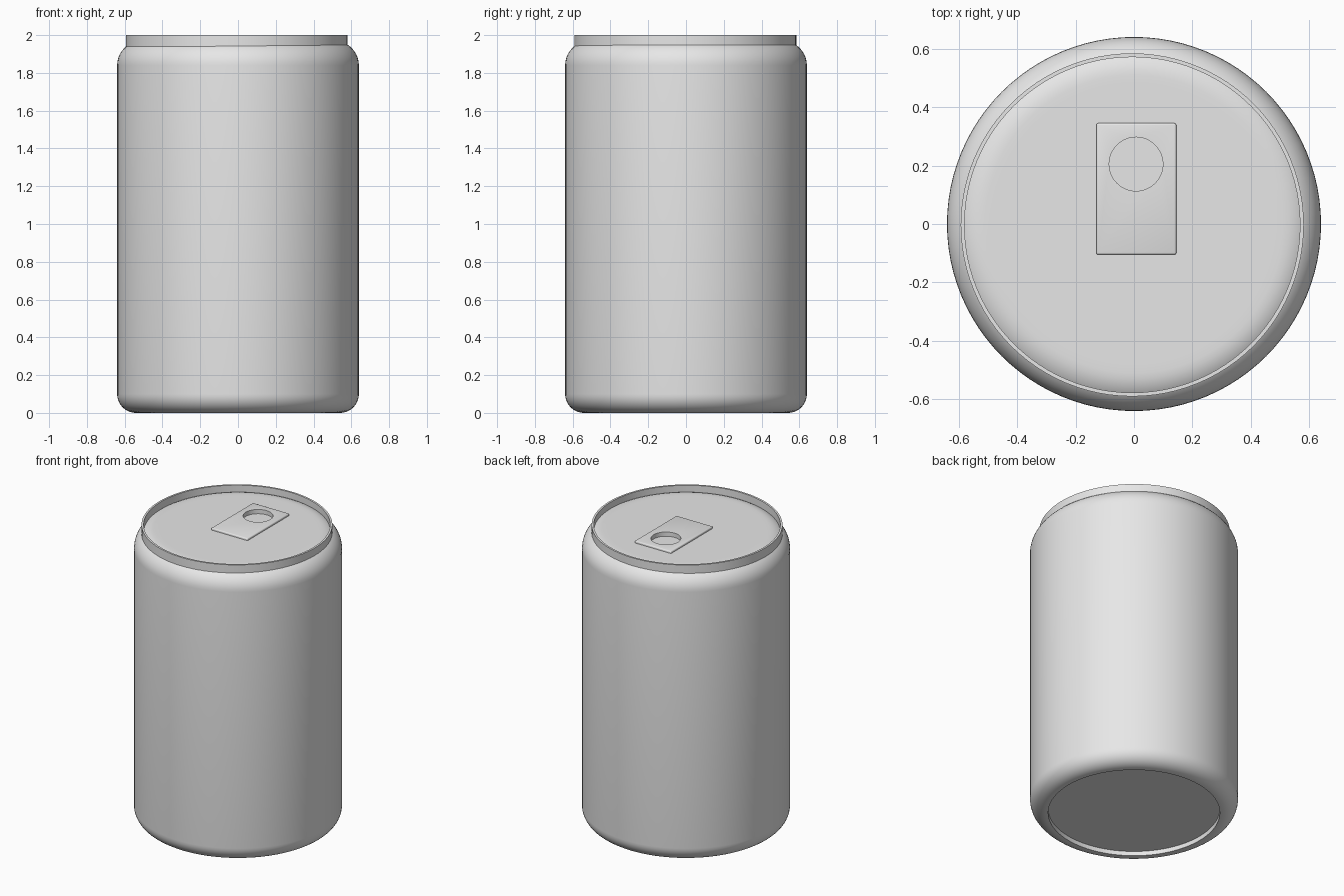
import bpy
import bmesh
from math import cos, sin, pi, radians
from mathutils import Matrix

if "Cube" in bpy.data.objects:
    bpy.data.objects.remove(bpy.data.objects["Cube"], do_unlink=True)

SEGMENTS = 96
LID_Z = 1.97

# One bare metal colour
metal = bpy.data.materials.new("grey metal")
metal.use_nodes = True
metal.diffuse_color = (0.8, 0.8, 0.8, 1)
metal.node_tree.nodes["Principled BSDF"].inputs["Base Color"].default_value = (0.8, 0.8, 0.8, 1)


def make_object(name, bm):
    bmesh.ops.recalc_face_normals(bm, faces=bm.faces)
    mesh = bpy.data.meshes.new(name)
    bm.to_mesh(mesh)
    bm.free()
    mesh.materials.append(metal)
    obj = bpy.data.objects.new(name, mesh)
    bpy.context.collection.objects.link(obj)
    return obj


def lathe(name, profile, closed=False):
    """Spin (radius, height) points around z; open profiles get flat end caps."""
    bm = bmesh.new()
    rings = [[bm.verts.new((r * cos(2 * pi * i / SEGMENTS), r * sin(2 * pi * i / SEGMENTS), z))
              for i in range(SEGMENTS)] for r, z in profile]
    pairs = list(zip(rings, rings[1:]))
    if closed:
        pairs.append((rings[-1], rings[0]))
    else:
        bm.faces.new(rings[0])
        bm.faces.new(rings[-1])
    for low, high in pairs:
        for i in range(SEGMENTS):
            j = (i + 1) % SEGMENTS
            bm.faces.new((low[i], low[j], high[j], high[i]))
    return make_object(name, bm)


def arc(r, z, radius, start, end, steps=10):
    angles = [radians(start + (end - start) * i / steps) for i in range(steps + 1)]
    return [(r + radius * cos(a), z + radius * sin(a)) for a in angles]


def activate(obj):
    bpy.ops.object.select_all(action='DESELECT')
    obj.select_set(True)
    bpy.context.view_layer.objects.active = obj


def cut(obj, cutter):
    mod = obj.modifiers.new("opening", 'BOOLEAN')
    mod.operation = 'DIFFERENCE'
    mod.solver = 'EXACT'
    mod.object = cutter
    activate(obj)
    bpy.ops.object.modifier_apply(modifier=mod.name)


# Can body: recessed base, rounded foot, straight wall, rounded shoulder, flat lid
profile = [(0.5, 0.03), (0.528, 0.03), (0.528, 0.0)]
profile += arc(0.54, 0.1, 0.1, -90, 0)
profile += arc(0.51, LID_Z - 0.13, 0.13, 0, 90)
profile += [(0.48, LID_Z)]
body = lathe("can_body", profile)

# Thin raised rim around the lid
rim = lathe("top_rim", [(0.587, 1.9), (0.587, 2.0), (0.574, 2.0), (0.574, 1.9)], closed=True)
rim.location = (-0.006, -0.003, 0)

# Pull tab plate with softened edges
bm = bmesh.new()
bmesh.ops.create_cube(bm, size=1, matrix=Matrix.Translation((0.008, 0.12, 1.971))
                      @ Matrix.Diagonal((0.274, 0.45, 0.026, 1)))
bmesh.ops.bevel(bm, geom=bm.edges[:], offset=0.007, segments=3, profile=0.5, affect='EDGES')
tab = make_object("pull_tab", bm)

# Round opening through the tab and slightly into the lid
bm = bmesh.new()
bmesh.ops.create_cone(bm, cap_ends=True, segments=48, radius1=0.092, radius2=0.092, depth=0.1,
                      matrix=Matrix.Translation((0.007, 0.205, 2.005)))
cutter = make_object("opening_cutter", bm)
cutter.hide_render = True
cut(body, cutter)
cut(tab, cutter)
bpy.data.objects.remove(cutter, do_unlink=True)

# Smooth shading with sharp creases kept
for obj in (body, rim, tab):
    activate(obj)
    bpy.ops.object.shade_smooth_by_angle(angle=radians(30))
